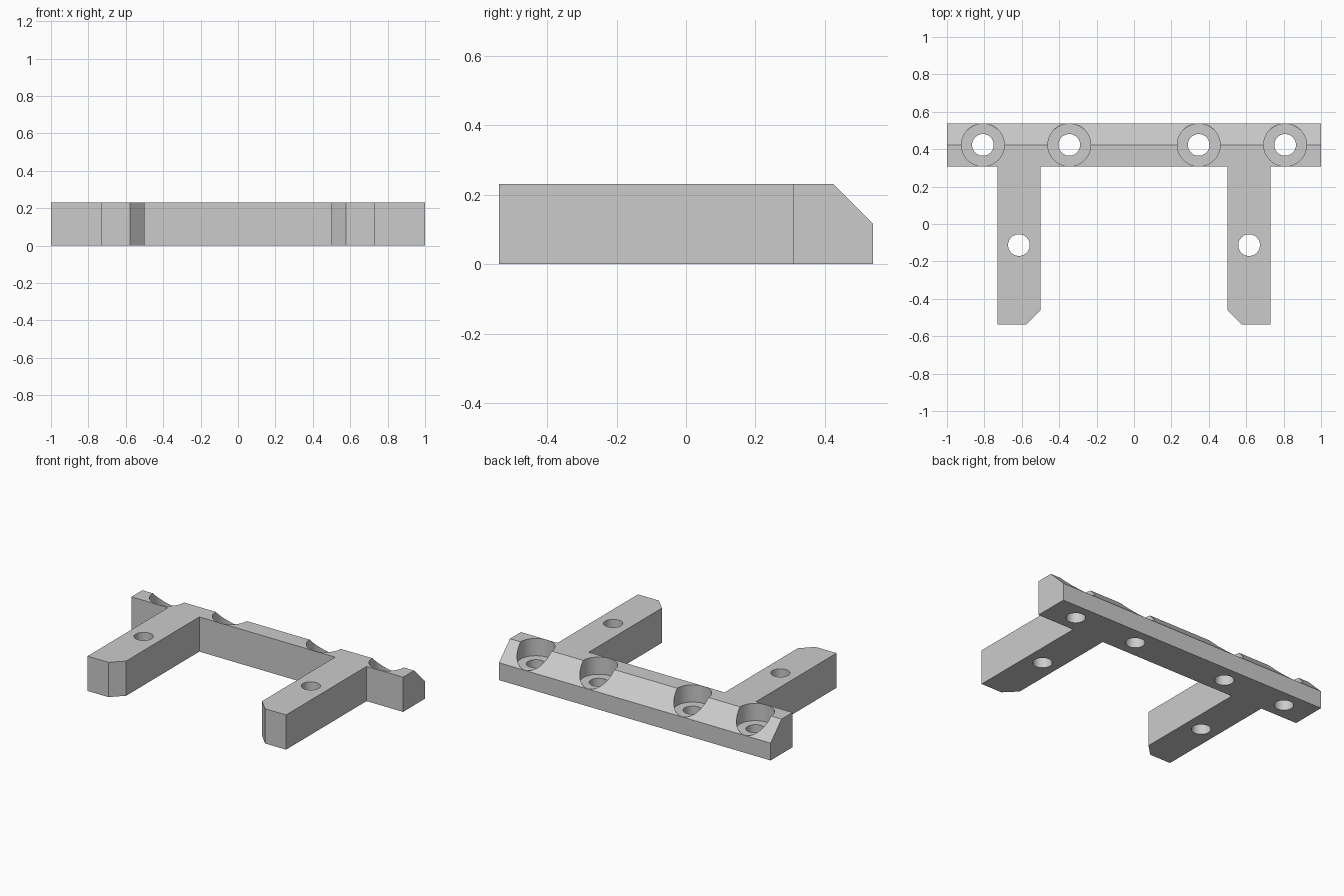
import bpy
import bmesh
import math
from mathutils import Vector

cube = bpy.data.objects.get("Cube")
if cube:
    bpy.data.objects.remove(cube, do_unlink=True)

HEIGHT = 0.231
BACK = 0.5385            # back of the bar, and minus the front of the arms
BAR_FRONT = BACK - HEIGHT
ARM_IN, ARM_OUT = 0.5, 0.731
CORNER = 0.077           # cut corner at the arm tips
BEVEL = HEIGHT / 2       # long slope along the back of the bar
SCREW_Y = BACK - BEVEL

grey = bpy.data.materials.new("plain grey")
grey.use_nodes = True
grey.diffuse_color = (0.6, 0.6, 0.6, 1)
grey.node_tree.nodes["Principled BSDF"].inputs["Base Color"].default_value = grey.diffuse_color

# Plan outline: left half, then its mirror
half = [(ARM_IN, BAR_FRONT), (ARM_IN, CORNER - BACK), (ARM_IN + CORNER, -BACK),
        (ARM_OUT, -BACK), (ARM_OUT, BAR_FRONT), (1, BAR_FRONT), (1, BACK)]
outline = half + [(-x, y) for x, y in reversed(half)]

# Bracket body: extruded outline with the sloped back edge sliced off
bm = bmesh.new()
base = bm.faces.new([bm.verts.new((x, y, 0)) for x, y in outline])
top = bmesh.ops.extrude_face_region(bm, geom=[base])["geom"]
bmesh.ops.translate(bm, vec=(0, 0, HEIGHT),
                    verts=[v for v in top if isinstance(v, bmesh.types.BMVert)])
cut = bmesh.ops.bisect_plane(bm, geom=bm.verts[:] + bm.edges[:] + bm.faces[:],
                             plane_co=Vector((0, BACK, BEVEL)),
                             plane_no=Vector((0, 1, 1)), clear_outer=True)
bmesh.ops.holes_fill(bm, edges=[e for e in bm.edges if e.is_boundary])
bmesh.ops.recalc_face_normals(bm, faces=bm.faces[:])
mesh = bpy.data.meshes.new("bracket")
bm.to_mesh(mesh)
bm.free()
bracket = bpy.data.objects.new("bracket", mesh)
bpy.context.collection.objects.link(bracket)
mesh.materials.append(grey)


def drill(x, y, radius, floor):
    """Cut a round hole from above down to the given floor height."""
    bpy.ops.mesh.primitive_cylinder_add(vertices=48, radius=radius, depth=1,
                                        location=(x, y, floor + 0.5))
    cutter = bpy.context.object
    cutter.name = "hole_cutter"
    cutter.hide_render = True
    cutter.data.materials.append(grey)
    mod = bracket.modifiers.new("hole", 'BOOLEAN')
    mod.operation = 'DIFFERENCE'
    mod.solver = 'EXACT'
    mod.object = cutter
    bpy.context.view_layer.objects.active = bracket
    bpy.ops.object.modifier_apply(modifier=mod.name)
    bpy.data.objects.remove(cutter, do_unlink=True)


# Screw holes with wide recesses in the bar, plain holes in the arms
for side in (-1, 1):
    for x in (0.346, 0.808):
        drill(side * x, SCREW_Y, 0.1146, BEVEL + 0.0005)
        drill(side * x, SCREW_Y, 0.058, -0.3)
    drill(side * (ARM_IN + ARM_OUT) / 2, -0.113, 0.058, -0.3)

# Smooth hole walls, crisp edges elsewhere
bpy.ops.object.select_all(action='DESELECT')
bracket.select_set(True)
bpy.context.view_layer.objects.active = bracket
bpy.ops.object.shade_smooth_by_angle(angle=math.radians(30))
